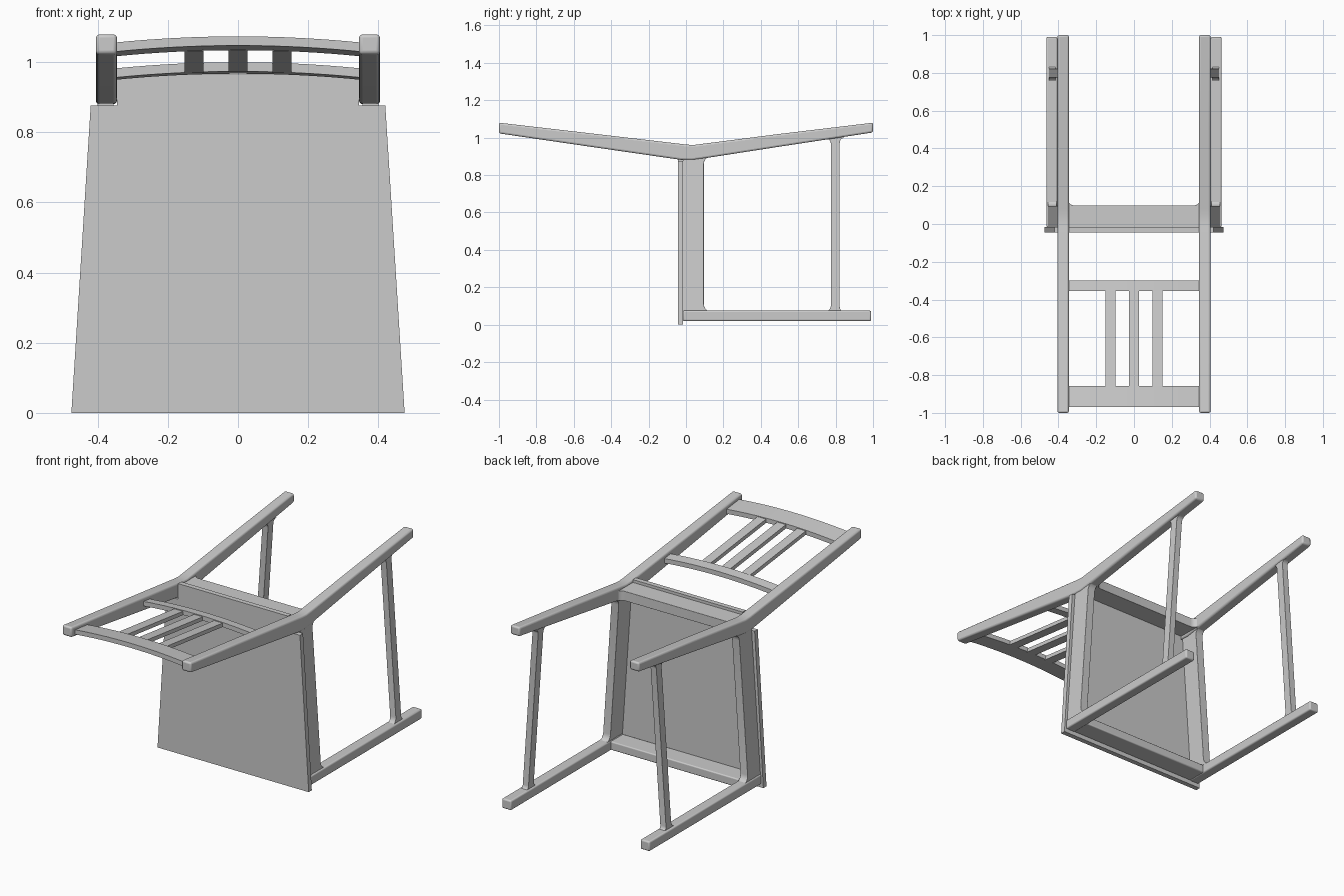
import bpy, bmesh, math

if "Cube" in bpy.data.objects:
    bpy.data.objects.remove(bpy.data.objects["Cube"])


def prism(name, outline, place, half, bevel=0.008, mirror=False):
    """Extrude a 2D outline by +-half; place(a, b, t) maps it into space."""
    bm = bmesh.new()
    lo = [bm.verts.new(place(a, b, -half)) for a, b in outline]
    hi = [bm.verts.new(place(a, b, half)) for a, b in outline]
    n = len(outline)
    bm.faces.new(lo[::-1])
    bm.faces.new(hi)
    for i in range(n):
        j = (i + 1) % n
        bm.faces.new((lo[i], lo[j], hi[j], hi[i]))
    bmesh.ops.recalc_face_normals(bm, faces=bm.faces)
    me = bpy.data.meshes.new(name)
    bm.to_mesh(me)
    bm.free()
    ob = bpy.data.objects.new(name, me)
    bpy.context.collection.objects.link(ob)
    if bevel:
        m = ob.modifiers.new("soft_edges", "BEVEL")
        m.width, m.segments = bevel, 3
        m.limit_method, m.angle_limit = "ANGLE", math.radians(40)
    if mirror:
        ob.modifiers.new("mirror", "MIRROR")
    bpy.context.view_layer.objects.active = ob
    ob.select_set(True)
    bpy.ops.object.shade_smooth_by_angle(angle=math.radians(35))
    ob.select_set(False)
    return ob


def flared(s0, s1, w0, w1, r0, r1, steps=5):
    """Bar outline along s, with concave fillets r0 / r1 on its two edges."""
    def edge(w, r, sign):
        if not r:
            return [(s0, w), (s1, w)]
        arc = [(r * (1 - math.cos(t)), sign * r * (1 - math.sin(t)))
               for t in (math.pi / 2 * i / steps for i in range(steps + 1))]
        return ([(s0 + a, w + b) for a, b in arc] +
                [(s1 - a, w + b) for a, b in reversed(arc)])
    return edge(w0, r0, -1) + edge(w1, r1, 1)[::-1]


# Side pieces lean inwards from the front leg to the rear post
def side_x(z):
    return 0.435 - 0.06 * (z - 0.05) / 0.87


def in_side(s, w, t):
    return (side_x(s) + t, w, s)


# Rear posts: bent bars running from the backrest to the feet
post = [(-1, 1.023), (-0.5, 0.95), (-0.03, 0.882), (0.03, 0.88), (0.1, 0.89),
        (0.5, 0.952), (1, 1.028), (1, 1.08), (0.5, 1.02), (0.08, 0.966),
        (0.04, 0.961), (0, 0.963), (-0.03, 0.967), (-0.5, 1.022), (-1, 1.08)]
prism("rear_post", post, lambda y, z, t: (0.375 + t, y, z), 0.03, 0.01, True)

# Front legs
leg = [(-0.017, 0.02), (0.99, 0.02), (0.99, 0.075), (-0.017, 0.075)]
prism("front_leg", leg, lambda y, z, t: (0.435 + t, y, z), 0.029, 0.008, True)

# Side aprons and leg stretchers, filleted into legs and posts
prism("side_apron", flared(0.07, 0.9, -0.017, 0.095, 0, 0.04),
      in_side, 0.023, 0.006, True)
prism("leg_stretcher", flared(0.07, 1.0, 0.775, 0.822, 0.035, 0.025),
      in_side, 0.018, 0.006, True)

# Front and rear aprons
prism("front_apron", flared(-0.41, 0.41, -0.017, 0.095, 0, 0.0),
      lambda s, w, t: (s, w, 0.047 + t), 0.024, 0.006)
prism("rear_apron", flared(-0.35, 0.35, -0.017, 0.097, 0, 0.035),
      lambda s, w, t: (s, w, 0.922 + t), 0.027, 0.006)

# Seat board, notched to pass between the rear posts
seat = [(-0.475, 0), (0.475, 0), (0.42, 0.876), (0.345, 0.876),
        (0.345, 0.965), (-0.345, 0.965), (-0.345, 0.876), (-0.42, 0.876)]
prism("seat", seat, lambda x, z, t: (x, -0.03 + t, z), 0.014, 0)


# Backrest: arched rails and straight slats following the slope of the posts
def back_z(y):
    return 0.932 - 0.12 * y


def rail(name, y0, y1, half):
    xs = [-0.355 + 0.71 * i / 16 for i in range(17)]
    arch = [(x, 0.018 * (1 - (x / 0.355) ** 2) - 0.006) for x in xs]
    outline = ([(x, a - 0.013) for x, a in arch] +
               [(x, a + 0.013) for x, a in reversed(arch)])
    mid = (y0 + y1) / 2
    prism(name, outline, lambda x, a, t: (x, mid + t, back_z(mid + t) + a),
          (y1 - y0) / 2, 0)


rail("top_rail", -0.97, -0.858, 0.056)
rail("lower_rail", -0.355, -0.3, 0.028)
for i in (-1, 0, 1):
    x0 = 0.125 * i
    drop = 0.002 * abs(i)
    slat = [(-0.87, -0.002), (-0.345, -0.002), (-0.345, 0.02), (-0.87, 0.02)]
    prism("back_slat", slat,
          lambda y, a, t: (x0 + t, y, back_z(y) + a - drop), 0.027, 0)
